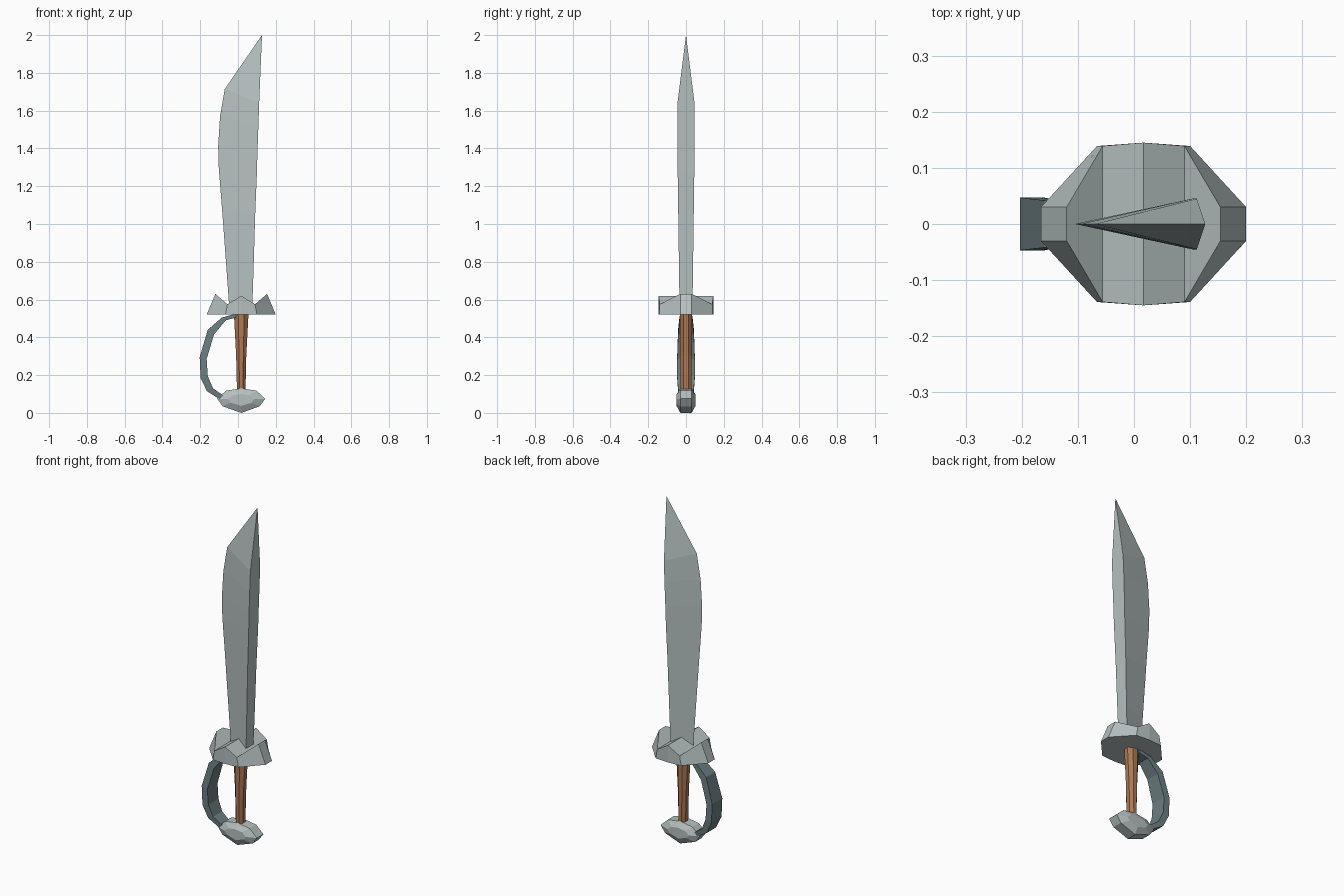
import bpy
import bmesh
from math import cos, sin, tau

default = bpy.data.objects.get("Cube")
if default:
    bpy.data.objects.remove(default, do_unlink=True)


def material(name, rgb):
    m = bpy.data.materials.new(name)
    m.use_nodes = True
    m.diffuse_color = (*rgb, 1)
    m.node_tree.nodes["Principled BSDF"].inputs["Base Color"].default_value = (*rgb, 1)
    return m


steel = material("pale steel", (0.47, 0.53, 0.53))
dark_steel = material("dark steel", (0.15, 0.21, 0.22))
wood = material("brown wood", (0.42, 0.19, 0.09))


def loft(name, rings, mat):
    """Skin a row of equal rings and cap both ends; a one-point ring closes to a tip."""
    bm = bmesh.new()
    loops = [[bm.verts.new(p) for p in ring] for ring in rings]
    for a, b in zip(loops, loops[1:]):
        n = len(a)
        for i in range(n):
            j = (i + 1) % n
            bm.faces.new((a[i], a[j], b[0]) if len(b) == 1 else (a[i], a[j], b[j], b[i]))
    for end in (loops[0], loops[-1]):
        if len(end) > 2:
            bm.faces.new(end)
    bmesh.ops.recalc_face_normals(bm, faces=bm.faces)
    mesh = bpy.data.meshes.new(name)
    bm.to_mesh(mesh)
    bm.free()
    mesh.materials.append(mat)
    obj = bpy.data.objects.new(name, mesh)
    bpy.context.collection.objects.link(obj)
    return obj


CX = 0.017  # axis of the hilt

# Blade: wedge sections (edge x, edge z, spine x, spine z, half thickness) to a tip
sections = [
    (-0.045, 0.54, 0.075, 0.54, 0.034),
    (-0.06, 0.75, 0.082, 0.75, 0.037),
    (-0.083, 1.06, 0.091, 1.05, 0.041),
    (-0.102, 1.3, 0.1, 1.27, 0.044),
    (-0.105, 1.41, 0.103, 1.38, 0.045),
    (-0.095, 1.57, 0.108, 1.52, 0.046),
    (-0.07, 1.715, 0.112, 1.64, 0.045),
]
rings = [[(ex, 0, ez), (sx, -h, sz), (sx, h, sz)] for ex, ez, sx, sz, h in sections]
loft("blade", rings + [[(0.127, 0, 2.0)]], steel)

# Crossguard: stations along x (bottom offset, top offset, half depth, top height)
half = [(0.183, 0.137, 0.03, 0.63), (0.083, 0.073, 0.139, 0.575)]
stations = [(-b, -t, h, z) for b, t, h, z in half]
stations.append((0, 0, 0.145, 0.62))
stations += half[::-1]
loft("crossguard",
     [[(CX + b, -h, 0.52), (CX + b, h, 0.52), (CX + t, h, z), (CX + t, -h, z)]
      for b, t, h, z in stations], steel)

# Grip: eight-sided, narrowing towards the pommel
loft("grip",
     [[(CX + rx * cos(tau * (i + 0.5) / 8), ry * sin(tau * (i + 0.5) / 8), z) for i in range(8)]
      for z, rx, ry in ((0.1, 0.024, 0.032), (0.3, 0.029, 0.033), (0.53, 0.042, 0.034))], wood)

# Pommel: faceted disc with a raised flat centre on each face
outline = [(-0.127, 0.075), (-0.08, 0.118), (0, 0.13), (0.08, 0.118),
           (0.127, 0.075), (0.098, 0.035), (0, 0.0), (-0.098, 0.035)]
outer = [(CX + x, z) for x, z in outline]
inner = [(CX + x * 0.55, 0.071 + (z - 0.071) * 0.48) for x, z in outline]
loft("pommel",
     [[(x, y, z) for x, z in loop]
      for y, loop in ((-0.05, inner), (-0.03, outer), (0.03, outer), (0.05, inner))], steel)

# Knuckle bow: flat strip (outer x, z, inner x, z, half width)
bow = [
    (-0.01, 0.525, -0.01, 0.505, 0.03),
    (-0.085, 0.505, -0.065, 0.49, 0.035),
    (-0.16, 0.44, -0.127, 0.415, 0.042),
    (-0.203, 0.295, -0.166, 0.285, 0.047),
    (-0.198, 0.185, -0.16, 0.195, 0.047),
    (-0.165, 0.115, -0.132, 0.13, 0.042),
    (-0.09, 0.068, -0.075, 0.09, 0.034),
]
loft("knuckle_bow",
     [[(ox, -h, oz), (ox, h, oz), (ix, h, iz), (ix, -h, iz)] for ox, oz, ix, iz, h in bow],
     dark_steel)
